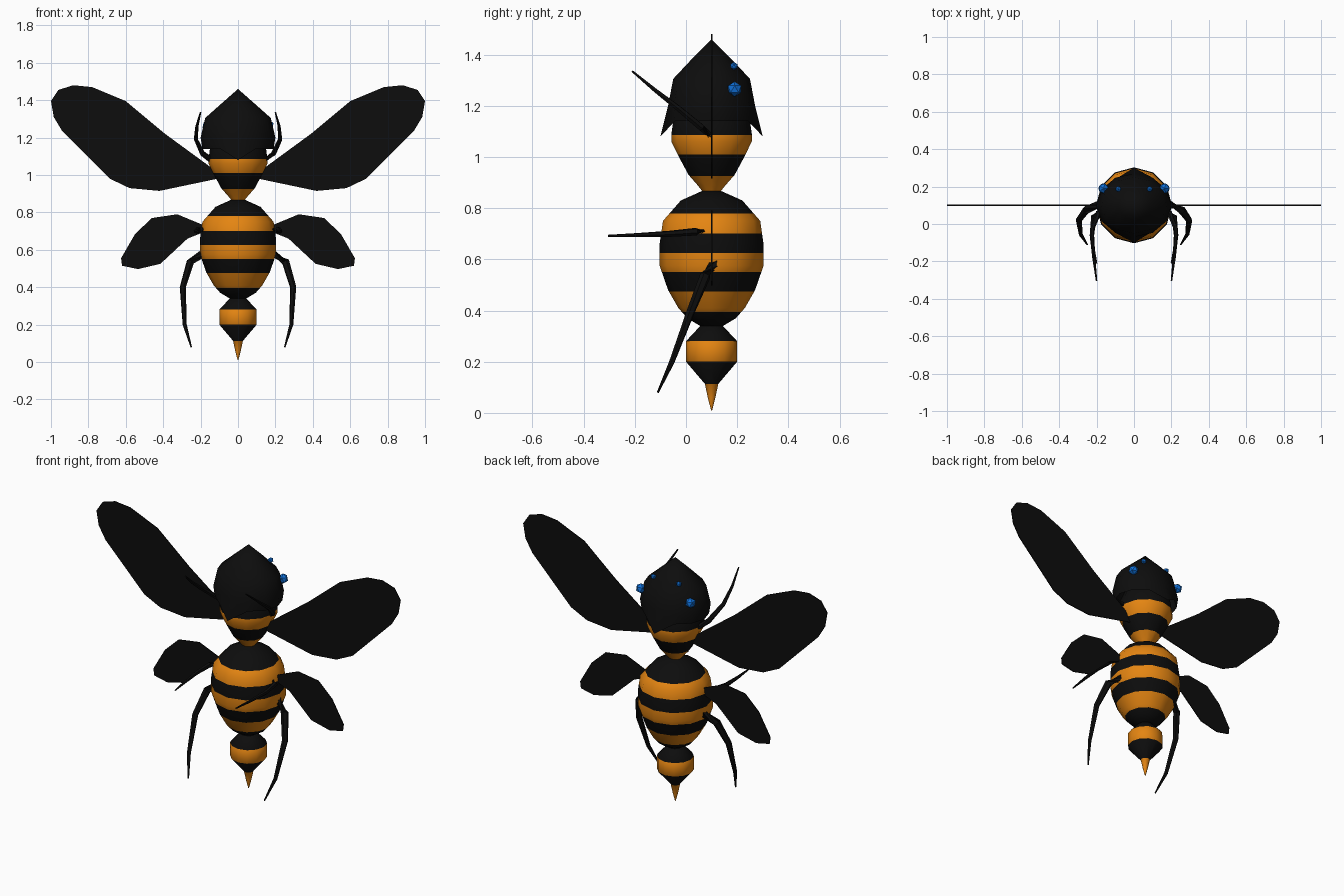
import bpy, bmesh, math
from mathutils import Vector

if "Cube" in bpy.data.objects:
    bpy.data.objects.remove(bpy.data.objects["Cube"])

CY = 0.1  # depth of the body axis


def material(name, rgb):
    m = bpy.data.materials.new(name)
    m.diffuse_color = (*rgb, 1)
    m.use_nodes = True
    m.node_tree.nodes["Principled BSDF"].inputs["Base Color"].default_value = m.diffuse_color
    return m


BLACK = material("black", (0.004, 0.004, 0.004))
ORANGE = material("orange", (0.78, 0.235, 0.006))
BLUE = material("blue", (0.005, 0.16, 0.68))


def finish(name, bm, mats, smooth=True, angle=50):
    bmesh.ops.recalc_face_normals(bm, faces=bm.faces)
    me = bpy.data.meshes.new(name)
    bm.to_mesh(me)
    bm.free()
    ob = bpy.data.objects.new(name, me)
    bpy.context.collection.objects.link(ob)
    for m in mats:
        me.materials.append(m)
    if smooth:
        bpy.ops.object.select_all(action='DESELECT')
        ob.select_set(True)
        bpy.context.view_layer.objects.active = ob
        bpy.ops.object.shade_smooth_by_angle(angle=math.radians(angle))
    return ob


def skin(bm, rings):
    """Bridge neighbouring rings of equal size."""
    for a, b in zip(rings, rings[1:]):
        n = len(a)
        for i in range(n):
            j = (i + 1) % n
            bm.faces.new((a[i], a[j], b[j], b[i]))


def radius_at(profile, z):
    for (r0, z0), (r1, z1) in zip(profile, profile[1:]):
        if z0 <= z <= z1:
            return r0 + (r1 - r0) * (z - z0) / (z1 - z0)
    return profile[-1][0]


def striped_body(name, profile, bands, sides=12):
    """Lathe a (radius, z) profile, adding a ring at each edge of the orange bands."""
    zs = {z for r, z in profile}
    zs |= {z for band in bands for z in band if profile[0][1] < z < profile[-1][1]}
    bm = bmesh.new()
    rings = []
    for z in sorted(zs):
        r = radius_at(profile, z)
        rings.append([bm.verts.new((r * math.sin(t), CY + r * math.cos(t), z))
                      for t in (math.tau * i / sides for i in range(sides))])
    skin(bm, rings)
    bm.faces.new(rings[0])
    bm.faces.new(rings[-1])
    for f in bm.faces:
        z = f.calc_center_median().z
        f.material_index = int(any(lo <= z <= hi for lo, hi in bands))
    return finish(name, bm, [BLACK, ORANGE])


# Tail with stinger, abdomen and thorax
striped_body("tail", [(0.002, 0.01), (0.015, 0.06), (0.026, 0.113), (0.1, 0.2),
                      (0.1, 0.28), (0.03, 0.355)],
             [(0, 0.113), (0.2, 0.28)])
striped_body("abdomen", [(0.045, 0.34), (0.095, 0.37), (0.13, 0.41), (0.17, 0.48),
                         (0.203, 0.575), (0.203, 0.66), (0.19, 0.75),
                         (0.12, 0.83), (0.035, 0.868)],
             [(0.395, 0.475), (0.55, 0.625), (0.7, 0.78)])
striped_body("thorax", [(0.035, 0.865), (0.055, 0.89), (0.09, 0.93), (0.125, 0.995),
                        (0.157, 1.06), (0.157, 1.09), (0.15, 1.14), (0.12, 1.21)],
             [(0.86, 0.925), (1.01, 1.085)])

# Pointed head hood with a notched lower rim
bm = bmesh.new()
N = 12
rings = []
for z, rx, ry in ((1.14, 0.19, 0.165), (1.2, 0.2, 0.17), (1.305, 0.175, 0.15), (1.385, 0.085, 0.075)):
    ring = []
    for i in range(N):
        t = math.tau * i / N
        x, y, h = rx * math.sin(t), ry * math.cos(t), z
        if z == 1.14 and i % 6 == 0:  # front and back points
            y, h = math.copysign(0.2, y), 1.08
        ring.append(bm.verts.new((x, CY + y, h)))
    rings.append(ring)
skin(bm, rings)
top = bm.verts.new((0, CY, 1.46))
for i in range(N):
    bm.faces.new((rings[-1][i], rings[-1][(i + 1) % N], top))
finish("head", bm, [BLACK])


def wing(name, outline, side):
    """Thin plate from an (x, z) outline."""
    bm = bmesh.new()
    layers = [[bm.verts.new((side * x, CY + d, z)) for x, z in outline] for d in (-0.003, 0.003)]
    skin(bm, layers)
    for layer in layers:
        bm.faces.new(layer)
    finish(name, bm, [BLACK], smooth=False)


def leg(name, path, side, r0=0.02, r1=0.004, sides=6):
    """Tapered tube along a path."""
    pts = [Vector((side * x, y, z)) for x, y, z in path]
    bm = bmesh.new()
    rings = []
    for k, p in enumerate(pts):
        d = (pts[min(k + 1, len(pts) - 1)] - pts[max(k - 1, 0)]).normalized()
        u = d.orthogonal().normalized()
        v = d.cross(u)
        f = k / (len(pts) - 1)
        r = r0 + (r1 - r0) * f ** 1.5
        rings.append([bm.verts.new(p + r * (u * math.cos(t) + v * math.sin(t)))
                      for t in (math.tau * i / sides for i in range(sides))])
    skin(bm, rings)
    bm.faces.new(rings[0])
    bm.faces.new(rings[-1])
    finish(name, bm, [BLACK])


def eye(name, centre, r):
    bm = bmesh.new()
    bmesh.ops.create_icosphere(bm, subdivisions=1, radius=r)
    bmesh.ops.translate(bm, vec=centre, verts=bm.verts)
    finish(name, bm, [BLUE], smooth=False)


UPPER = [(0.11, 0.98), (0.42, 0.915), (0.58, 0.93), (0.685, 0.98), (0.94, 1.235),
         (0.985, 1.31), (1.0, 1.395), (0.96, 1.455), (0.88, 1.48), (0.78, 1.47),
         (0.6, 1.395), (0.39, 1.22), (0.13, 1.03)]
LOWER = [(0.17, 0.7), (0.27, 0.66), (0.415, 0.525), (0.535, 0.497), (0.62, 0.515),
         (0.625, 0.555), (0.55, 0.685), (0.46, 0.77), (0.325, 0.79), (0.18, 0.73)]
FRONT_LEG = [(0.13, 0.11, 1.07), (0.19, 0.06, 1.115), (0.225, -0.03, 1.19),
             (0.22, -0.12, 1.26), (0.2, -0.21, 1.335)]
MIDDLE_LEG = [(0.17, 0.08, 0.71), (0.215, 0.04, 0.708), (0.225, -0.06, 0.70),
              (0.215, -0.18, 0.695), (0.2, -0.305, 0.692)]
REAR_LEG = [(0.18, 0.11, 0.585), (0.255, 0.075, 0.535), (0.295, 0.02, 0.4),
            (0.285, -0.055, 0.2), (0.25, -0.11, 0.08)]

# Mirrored wings, legs and eyes
for side, tag in ((-1, "left"), (1, "right")):
    wing(f"upper_wing_{tag}", UPPER, side)
    wing(f"lower_wing_{tag}", LOWER, side)
    leg(f"front_leg_{tag}", FRONT_LEG, side, r0=0.016)
    leg(f"middle_leg_{tag}", MIDDLE_LEG, side, r0=0.017)
    leg(f"rear_leg_{tag}", REAR_LEG, side, r0=0.024)
    eye(f"large_eye_{tag}", (side * 0.163, 0.19, 1.265), 0.03)
    eye(f"small_eye_{tag}", (side * 0.084, 0.187, 1.355), 0.016)
